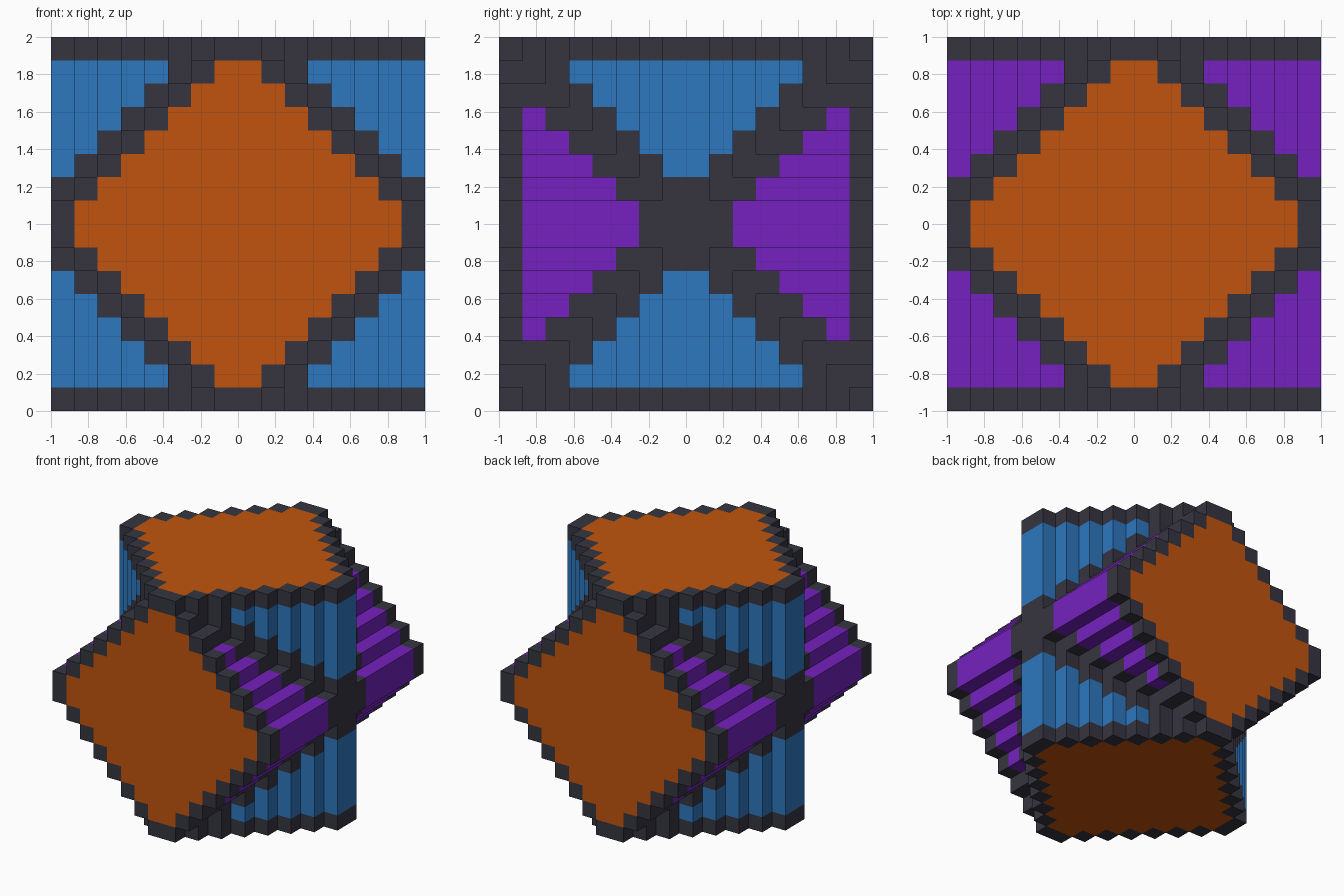
import bpy, bmesh
from mathutils import Vector

cube = bpy.data.objects.get("Cube")
if cube:
    bpy.data.objects.remove(cube, do_unlink=True)

N = 16            # blocks along each side
S = 2.0 / N       # block size
HALF = N // 2
LAST = HALF - 1   # outermost block ring, counted from the centre


def linear(c):
    c /= 255
    return c / 12.92 if c <= 0.04045 else ((c + 0.055) / 1.055) ** 2.4


def make_material(name, rgb):
    m = bpy.data.materials.new(name)
    m.use_nodes = True
    col = (*[linear(c) for c in rgb], 1.0)
    m.diffuse_color = col
    bsdf = next(n for n in m.node_tree.nodes if n.type == 'BSDF_PRINCIPLED')
    bsdf.inputs["Base Color"].default_value = col
    bsdf.inputs["Roughness"].default_value = 0.8
    return m


orange = make_material("orange", (193, 84, 14))
blue = make_material("blue", (45, 119, 191))
purple = make_material("purple", (117, 33, 191))
charcoal = make_material("charcoal", (54, 53, 64))

PARTS = {
    "front_panel": orange, "back_panel": orange,
    "top_panel": orange, "bottom_panel": orange,
    "upright_prism_sides": blue, "lying_prism_sides": purple,
    "dark_frame": charcoal,
}


def ring(i):
    """Distance of a block from the centre plane, 0 to LAST."""
    return i - HALF if i >= HALF else HALF - 1 - i


def solid(i, j, k):
    """Two crossing stepped diamond prisms, one along y and one along z."""
    if not all(0 <= v < N for v in (i, j, k)):
        return False
    a, b, c = ring(i), ring(j), ring(k)
    return a + c <= LAST or a + b <= LAST


def part_of(i, j, k):
    a, b, c = ring(i), ring(j), ring(k)
    # end panels, with a dark rim one block wide
    if b == LAST and a + c < LAST:
        return "front_panel" if j == 0 else "back_panel"
    if c == LAST and a + b < LAST:
        return "bottom_panel" if k == 0 else "top_panel"
    # rims and the seam where the prisms cross
    if b == LAST or c == LAST or abs(b - c) <= 1:
        return "dark_frame"
    return "lying_prism_sides" if b > c else "upright_prism_sides"


# Collect the outer block faces of each part
meshes = {name: bmesh.new() for name in PARTS}
AXES = [Vector(v) for v in ((1, 0, 0), (0, 1, 0), (0, 0, 1))]
for i in range(N):
    for j in range(N):
        for k in range(N):
            if not solid(i, j, k):
                continue
            bm = meshes[part_of(i, j, k)]
            centre = Vector((i - HALF + 0.5, j - HALF + 0.5, k + 0.5)) * S
            for d in range(3):
                for sign in (-1, 1):
                    near = [i, j, k]
                    near[d] += sign
                    if solid(*near):
                        continue
                    n = AXES[d] * sign * S / 2
                    u = AXES[(d + 1) % 3] * S / 2
                    v = AXES[(d + 2) % 3] * sign * S / 2
                    corners = (-u - v, u - v, u + v, v - u)
                    bm.faces.new([bm.verts.new(centre + n + q) for q in corners])

# Weld each part into one clean flat-shaded surface
for name, bm in meshes.items():
    bmesh.ops.remove_doubles(bm, verts=bm.verts[:], dist=S * 0.01)
    me = bpy.data.meshes.new(name)
    bm.to_mesh(me)
    bm.free()
    me.materials.append(PARTS[name])
    bpy.context.scene.collection.objects.link(bpy.data.objects.new(name, me))
